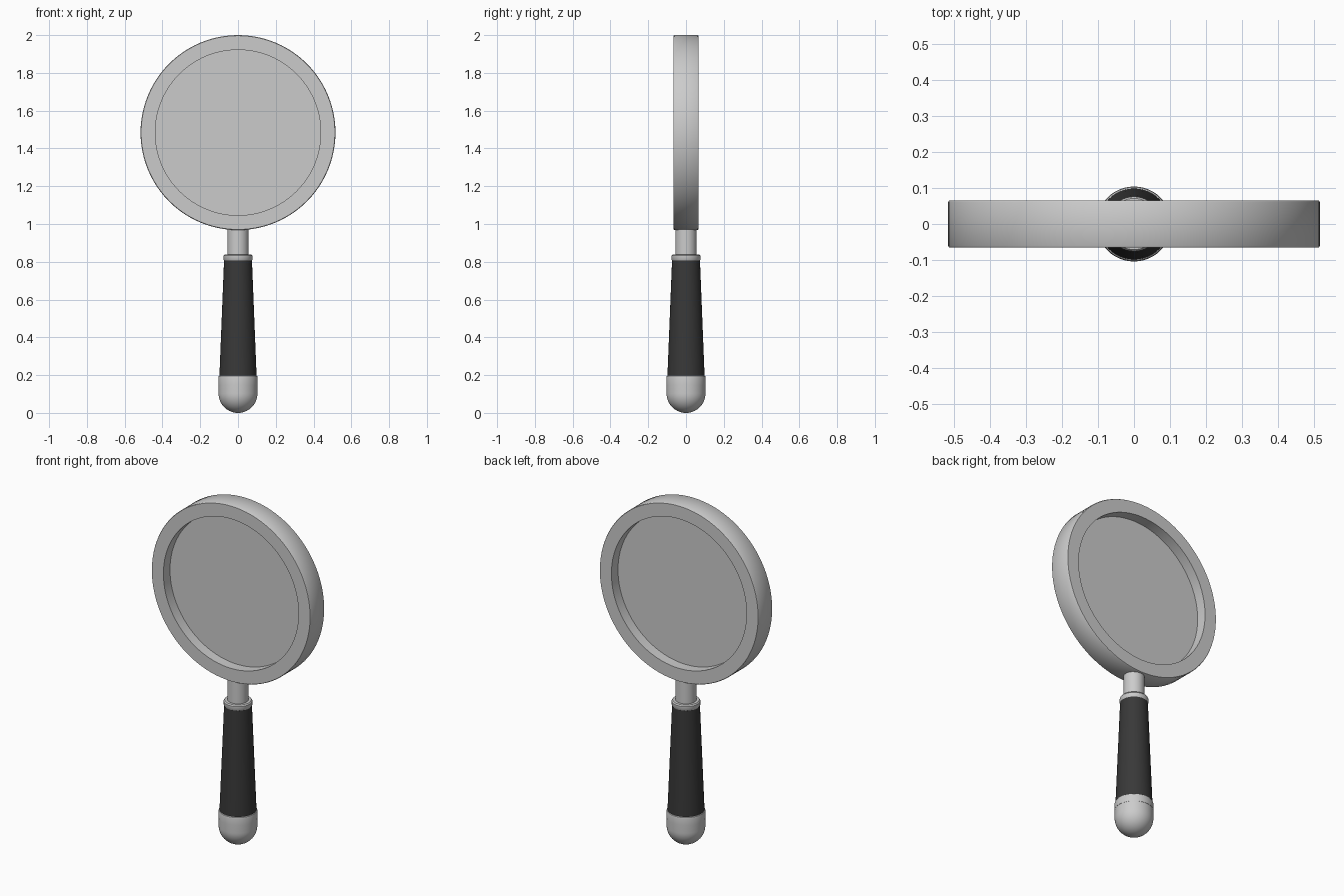
import bpy, bmesh, math
from mathutils import Matrix

if "Cube" in bpy.data.objects:
    bpy.data.objects.remove(bpy.data.objects["Cube"])

def lathe(name, profile, closed=False, steps=96, face_y=False, z=0.0, color=None):
    """Spin an (r, height) profile about z; optionally turn its axis to face y."""
    bm = bmesh.new()
    vs = [bm.verts.new((r, 0, h)) for r, h in profile]
    es = [bm.edges.new(p) for p in zip(vs, vs[1:])]
    if closed:
        es.append(bm.edges.new((vs[-1], vs[0])))
    bmesh.ops.spin(bm, geom=vs + es, cent=(0, 0, 0), axis=(0, 0, 1),
                   angle=math.tau, steps=steps, use_merge=True)
    bmesh.ops.remove_doubles(bm, verts=bm.verts, dist=1e-5)
    if face_y:
        bmesh.ops.rotate(bm, verts=bm.verts, matrix=Matrix.Rotation(math.pi / 2, 3, 'X'))
    bmesh.ops.recalc_face_normals(bm, faces=bm.faces)
    me = bpy.data.meshes.new(name)
    bm.to_mesh(me)
    bm.free()
    ob = bpy.data.objects.new(name, me)
    ob.location.z = z
    bpy.context.collection.objects.link(ob)
    if color:
        mat = bpy.data.materials.new(name + "_material")
        mat.diffuse_color = color
        mat.use_nodes = True
        mat.node_tree.nodes["Principled BSDF"].inputs["Base Color"].default_value = mat.diffuse_color
        me.materials.append(mat)
    bpy.ops.object.select_all(action='DESELECT')
    ob.select_set(True)
    bpy.context.view_layer.objects.active = ob
    bpy.ops.object.shade_smooth_by_angle(angle=math.radians(35))
    return ob

CENTRE = 1.484

# Metal rim, with slightly softened outer edges
lathe("lens_rim", [(0.438, -0.065), (0.513, -0.065), (0.516, -0.06), (0.516, 0.06),
                   (0.513, 0.065), (0.438, 0.065)], closed=True, face_y=True, z=CENTRE)

# Thin flat lens in the middle of the rim
lathe("lens", [(0, -0.004), (0.44, -0.004), (0.44, 0.004), (0, 0.004)],
      face_y=True, z=CENTRE)

# Neck joining rim and handle
lathe("neck", [(0, 0.80), (0.056, 0.80), (0.056, 0.985), (0, 0.985)], steps=48)

# Rounded collar at the top of the grip
lathe("collar", [(0, 0.805), (0.072, 0.805), (0.076, 0.811), (0.076, 0.832),
                 (0.071, 0.839), (0, 0.839)], steps=48)

# Dark tapered grip
lathe("grip", [(0, 0.18), (0.099, 0.18), (0.074, 0.807), (0, 0.807)], steps=48,
      color=(0.04, 0.04, 0.04, 1))

# Band around the bottom of the grip
lathe("band", [(0, 0.15), (0.104, 0.15), (0.104, 0.185), (0.102, 0.194),
               (0.097, 0.198), (0, 0.198)], steps=48)

# Domed end cap
R = 0.103
dome = [(R * math.sin(a), R - R * math.cos(a))
        for a in (math.pi / 2 * i / 14 for i in range(15))]
lathe("end_cap", dome + [(R, 0.15), (0, 0.15)], steps=48)
